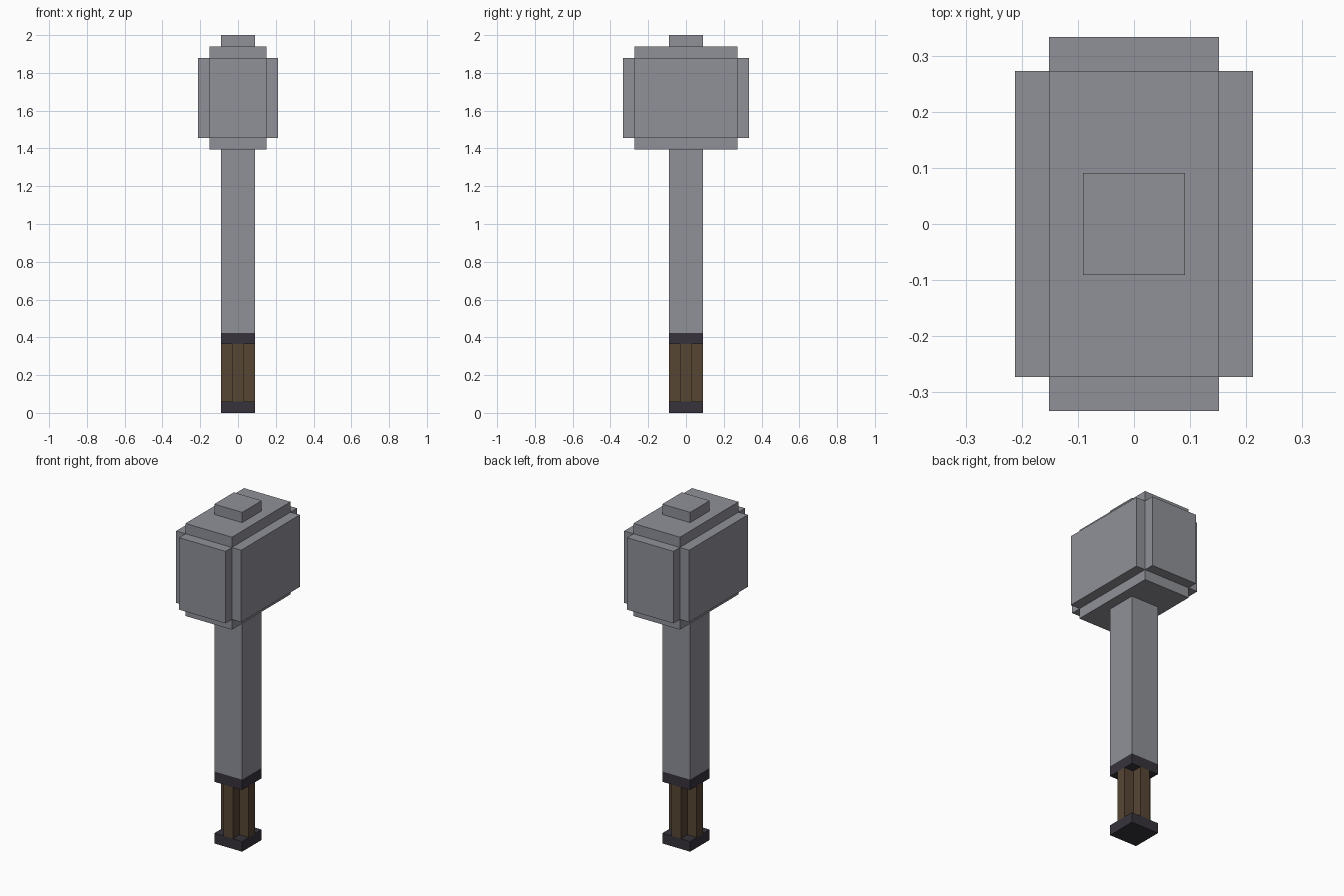
import bpy
import bmesh
from mathutils import Vector

default = bpy.data.objects.get("Cube")
if default:
    bpy.data.objects.remove(default, do_unlink=True)

U = 2 / 33  # block unit: the hammer is 33 blocks tall


def material(name, rgb):
    mat = bpy.data.materials.new(name)
    mat.use_nodes = True
    color = (*rgb, 1)
    mat.diffuse_color = color
    bsdf = next(n for n in mat.node_tree.nodes if n.type == "BSDF_PRINCIPLED")
    bsdf.inputs["Base Color"].default_value = color
    bsdf.inputs["Roughness"].default_value = 0.8
    return mat


steel = material("steel grey", (0.275, 0.283, 0.314))
iron = material("dark iron", (0.037, 0.033, 0.044))
leather = material("brown leather", (0.095, 0.061, 0.034))


def finish(name, bm, mat):
    mesh = bpy.data.meshes.new(name)
    bmesh.ops.recalc_face_normals(bm, faces=bm.faces)
    bm.to_mesh(mesh)
    bm.free()
    mesh.materials.append(mat)
    obj = bpy.data.objects.new(name, mesh)
    bpy.context.collection.objects.link(obj)
    return obj


def box(name, mat, width, depth, bottom, top, x=0, y=0):
    """Flat-sided block measured in block units."""
    bm = bmesh.new()
    bmesh.ops.create_cube(bm, size=1)
    bmesh.ops.scale(bm, verts=bm.verts, vec=Vector((width, depth, top - bottom)) * U)
    bmesh.ops.translate(bm, verts=bm.verts,
                        vec=Vector((x, y, (bottom + top) / 2)) * U)
    return finish(name, bm, mat)


# Handle: pommel, fluted grip, collar and shaft
box("pommel", iron, 3, 3, 0, 1)
box("collar", iron, 3, 3, 6, 7)
box("shaft", steel, 3, 3, 7, 23)

# Grip: a plus-shaped profile extruded upward
corner = [(1.5, -0.5), (1.5, 0.5), (0.5, 0.5)]
outline = []
for quarter in range(4):
    outline += corner
    corner = [(-y, x) for x, y in corner]
bm = bmesh.new()
base = bm.faces.new([bm.verts.new(Vector((x, y, 1)) * U) for x, y in outline])
side = bmesh.ops.extrude_face_region(bm, geom=[base], use_keep_orig=True)
raised = [v for v in side["geom"] if isinstance(v, bmesh.types.BMVert)]
bmesh.ops.translate(bm, verts=raised, vec=(0, 0, 5 * U))
finish("grip", bm, leather)

# Head: core block with a raised plate on each side, and the shaft end on top
box("head_core", steel, 5, 9, 23, 32)
box("shaft_cap", steel, 3, 3, 32, 33)
for label, s in (("left", 1), ("right", -1)):
    box(label + "_plate", steel, 1, 9, 24, 31, x=3 * s)
for label, s in (("back", 1), ("front", -1)):
    box(label + "_plate", steel, 5, 1, 24, 31, y=5 * s)
